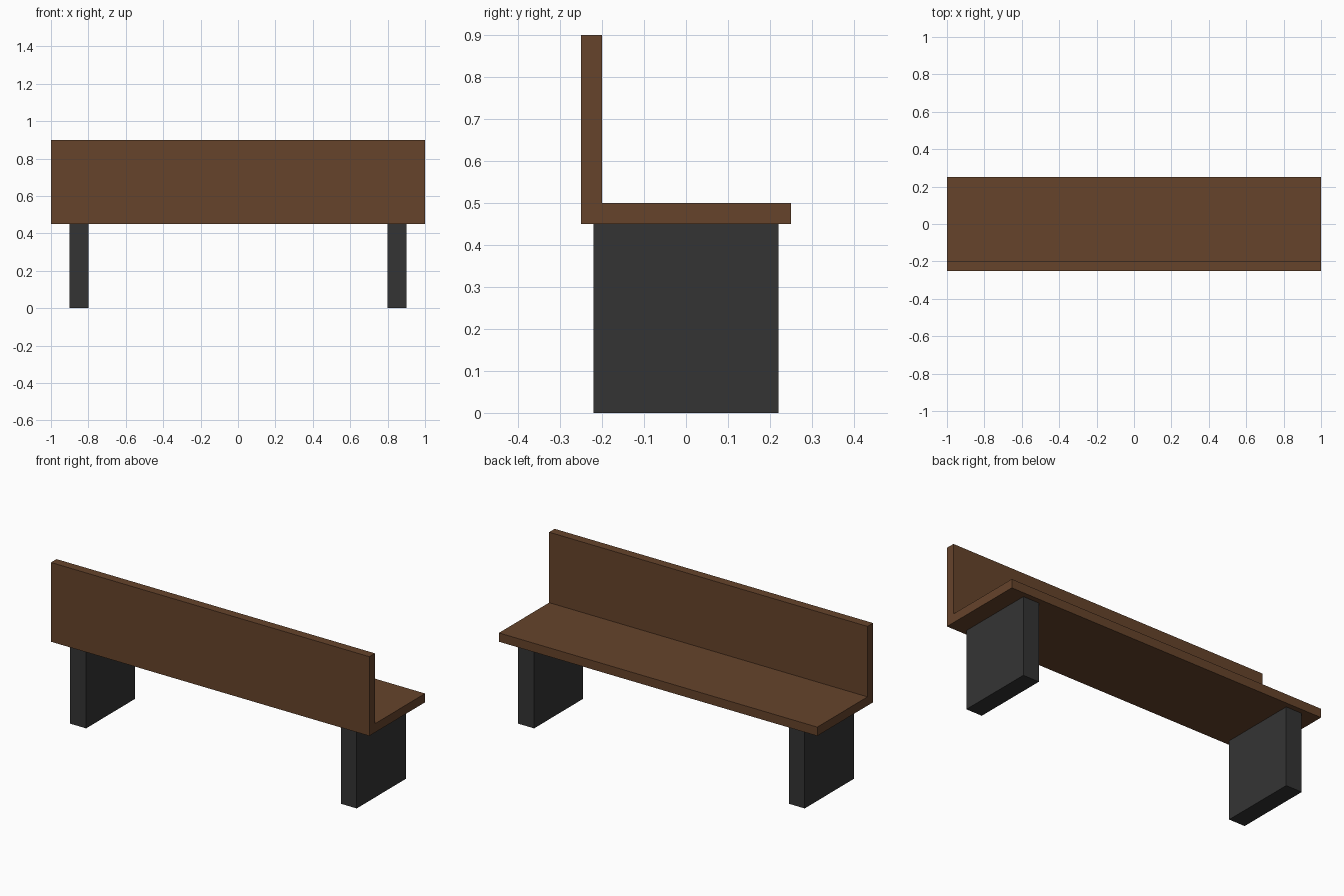
import bpy
import bmesh
from mathutils import Vector

if "Cube" in bpy.data.objects:
    bpy.data.objects.remove(bpy.data.objects["Cube"])


def material(name, color):
    m = bpy.data.materials.new(name)
    m.diffuse_color = (*color, 1.0)
    m.use_nodes = True
    m.node_tree.nodes["Principled BSDF"].inputs["Base Color"].default_value = m.diffuse_color
    return m


def box(name, lo, hi, mat):
    """Axis-aligned box between two opposite corners."""
    lo, hi = Vector(lo), Vector(hi)
    bm = bmesh.new()
    bmesh.ops.create_cube(bm, size=1.0)
    bmesh.ops.scale(bm, vec=hi - lo, verts=bm.verts)
    bmesh.ops.translate(bm, vec=(lo + hi) / 2, verts=bm.verts)
    mesh = bpy.data.meshes.new(name)
    bm.to_mesh(mesh)
    bm.free()
    mesh.materials.append(mat)
    obj = bpy.data.objects.new(name, mesh)
    bpy.context.collection.objects.link(obj)
    return obj


wood = material("brown wood", (0.133, 0.057, 0.024))
metal = material("dark grey", (0.034, 0.034, 0.034))

# Seat plank and upright backrest
box("seat", (-1.0, -0.25, 0.45), (1.0, 0.25, 0.5), wood)
box("backrest", (-1.0, -0.25, 0.5), (1.0, -0.2, 0.9), wood)

# Slab legs, one near each end
for side, x in (("left", -0.85), ("right", 0.85)):
    box(side + "_leg", (x - 0.05, -0.22, 0.0), (x + 0.05, 0.22, 0.45), metal)
